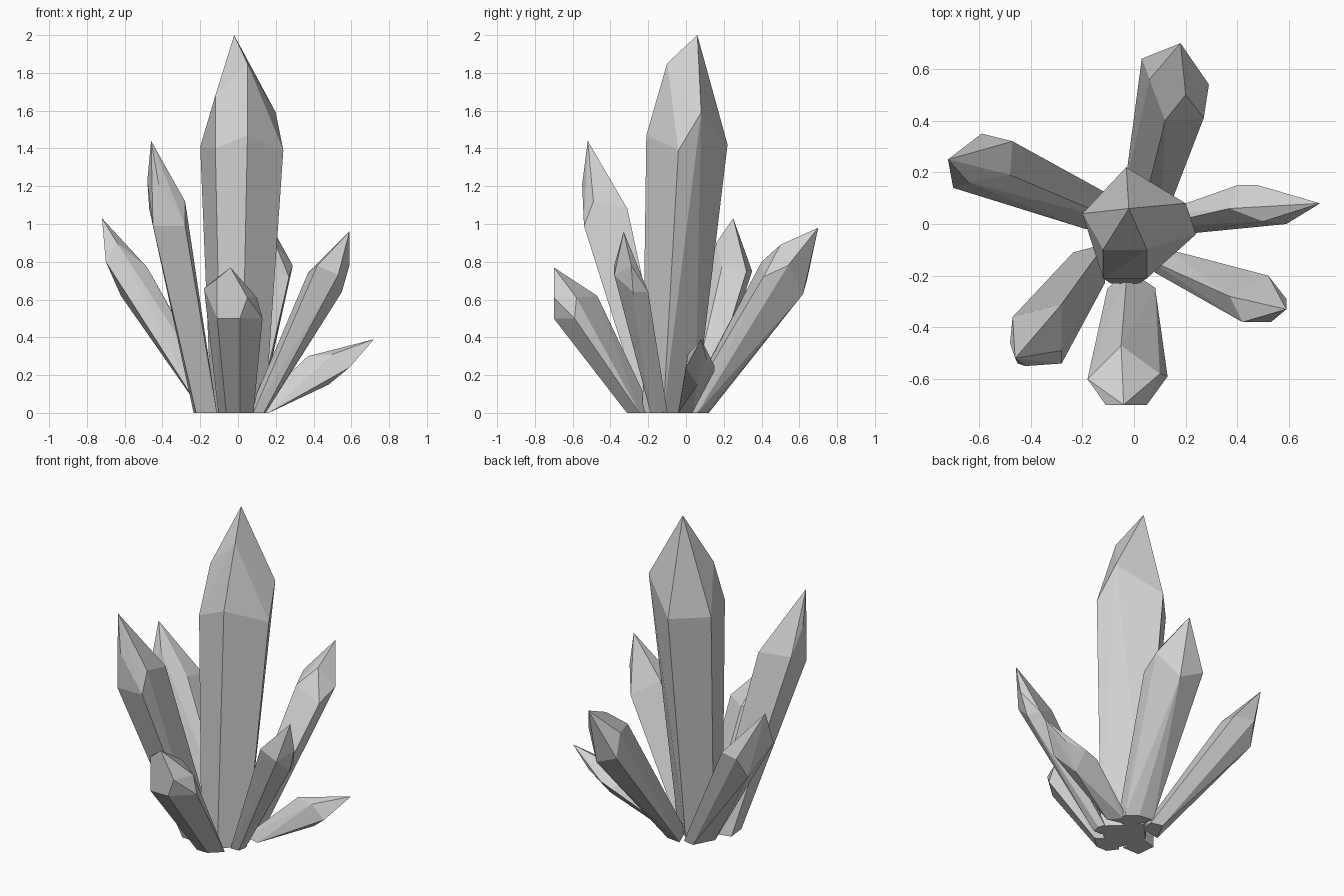
import bpy
import bmesh
from mathutils import Vector

default_cube = bpy.data.objects.get("Cube")
if default_cube:
    bpy.data.objects.remove(default_cube, do_unlink=True)

CENTIMETRE = 0.01

# One plain grey mineral for the whole cluster
stone = bpy.data.materials.new("pale_grey_crystal")
stone.use_nodes = True
grey = (0.64, 0.64, 0.64, 1)
stone.diffuse_color = grey
stone.node_tree.nodes["Principled BSDF"].inputs["Base Color"].default_value = grey


def crystal(name, foot, taper, shoulder, crown):
    """Faceted shaft: the shoulder ring shrinks down to a foot on the ground,
    and the crown points close the chiselled tip above it."""
    ring = [Vector(point) for point in shoulder]
    middle = sum(ring, Vector()) / len(ring)
    foot_ring = []
    for point in ring:
        offset = (point - middle) * taper
        foot_ring.append(Vector((foot[0] + offset.x, foot[1] + offset.y, 0)))

    bm = bmesh.new()
    for point in foot_ring + ring + [Vector(p) for p in crown]:
        bm.verts.new(point * CENTIMETRE)
    hull = bmesh.ops.convex_hull(bm, input=bm.verts[:])
    spare = {item for item in hull["geom_interior"] + hull["geom_unused"]
             if isinstance(item, bmesh.types.BMVert)}
    bmesh.ops.delete(bm, geom=list(spare), context="VERTS")
    # Merge nearly flat triangles into clean facets
    bmesh.ops.dissolve_limit(bm, angle_limit=0.05,
                             verts=bm.verts[:], edges=bm.edges[:])
    bmesh.ops.recalc_face_normals(bm, faces=bm.faces[:])

    mesh = bpy.data.meshes.new(name)
    bm.to_mesh(mesh)
    bm.free()
    mesh.materials.append(stone)
    shard = bpy.data.objects.new(name, mesh)
    bpy.context.scene.collection.objects.link(shard)
    return shard


# Tall central shaft with a sloping chisel tip
crystal("main_crystal", foot=(-2, -12), taper=0.65,
        shoulder=[(-20, 4, 141), (-3, 22, 142), (24, -4, 139),
                  (5, -21, 147), (-12, -21, 140)],
        crown=[(-2, 6, 200), (5, -10, 185), (20, 8, 159), (-12, -10, 168)])

# Shafts leaning towards the model's right
crystal("right_rear_crystal", foot=(-11, 5), taper=0.6,
        shoulder=[(-48, 19, 77), (-47, 32, 75), (-59, 35, 75),
                  (-62, 28, 62), (-70, 14, 80)],
        crown=[(-72, 25, 103), (-64, 16, 90)])

crystal("right_front_crystal", foot=(-17, -16), taper=0.65,
        shoulder=[(-28, -54, 99), (-45, -54, 99), (-47, -36, 108),
                  (-28, -31, 108)],
        crown=[(-46, -52, 144), (-48, -46, 123), (-42, -55, 121),
               (-28, -49, 112)])

# Short shaft leaning forwards
crystal("front_crystal", foot=(-2, -26), taper=0.6,
        shoulder=[(-18, -60, 66), (-11, -70, 50), (1, -70, 50),
                  (13, -59, 50), (-5, -47, 62)],
        crown=[(-4, -70, 77), (-11, -70, 71), (5, -70, 61), (10, -58, 61)])

# Shafts leaning towards the model's left
crystal("left_front_crystal", foot=(11, -15), taper=0.5,
        shoulder=[(42, -38, 78), (53, -38, 73), (55, -28, 64),
                  (52, -20, 64), (37, -28, 74)],
        crown=[(59, -33, 96), (59, -29, 78)])

crystal("left_low_crystal", foot=(10, 0), taper=0.5,
        shoulder=[(37, 6, 30), (59, 0, 24), (48, 6, 15),
                  (48, 15, 25), (40, 15, 22)],
        crown=[(72, 8, 39), (50, 1, 31), (59, 11, 28)])

# Shaft leaning backwards
crystal("rear_crystal", foot=(5, 5), taper=0.6,
        shoulder=[(12, 40, 80), (27, 41, 72), (29, 54, 78),
                  (18, 62, 63), (3, 64, 70)],
        crown=[(18, 70, 98), (20, 50, 89), (6, 56, 82)])
